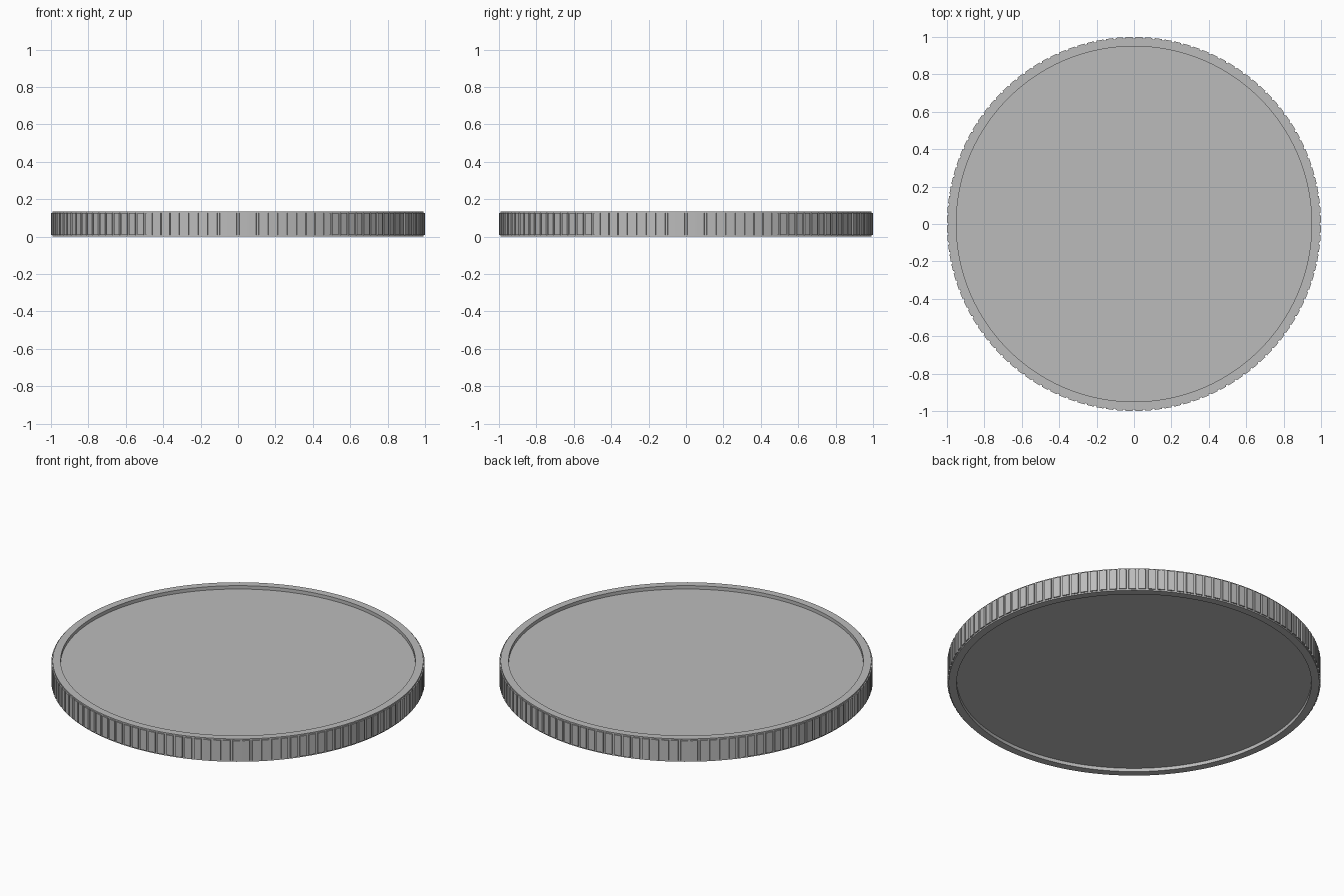
import bpy
import bmesh
from math import cos, sin, pi

cube = bpy.data.objects.get("Cube")
if cube:
    bpy.data.objects.remove(cube, do_unlink=True)

HEIGHT = 0.135
BODY_R = 0.993
RIDGE_R = 1.0
FACE_R = 0.95
RECESS = 0.02
RIDGES = 120
BAND = 0.008     # plain band above and below the ridges
FILL = 0.8       # share of each pitch taken by a ridge

metal = bpy.data.materials.new("grey metal")
metal.use_nodes = True
grey = (0.5, 0.5, 0.5, 1)
metal.diffuse_color = grey
metal.node_tree.nodes["Principled BSDF"].inputs["Base Color"].default_value = grey


def make_object(name, bm):
    bmesh.ops.recalc_face_normals(bm, faces=bm.faces)
    mesh = bpy.data.meshes.new(name)
    bm.to_mesh(mesh)
    bm.free()
    mesh.materials.append(metal)
    obj = bpy.data.objects.new(name, mesh)
    bpy.context.collection.objects.link(obj)
    return obj


def polar(r, a, z):
    return (r * cos(a), r * sin(a), z)


# Coin body: a lathed profile with a raised rim and a recessed face on both sides
profile = [(FACE_R, RECESS), (FACE_R, 0), (BODY_R, 0),
           (BODY_R, HEIGHT), (FACE_R, HEIGHT), (FACE_R, HEIGHT - RECESS)]
bm = bmesh.new()
steps = RIDGES * 2
rings = [[bm.verts.new(polar(r, 2 * pi * i / steps, z)) for i in range(steps)]
         for r, z in profile]
for low, high in zip(rings, rings[1:]):
    for i in range(steps):
        j = (i + 1) % steps
        bm.faces.new((low[i], low[j], high[j], high[i]))
bm.faces.new(rings[0])
bm.faces.new(rings[-1])
body = make_object("coin_body", bm)
bpy.context.view_layer.objects.active = body
body.select_set(True)
bpy.ops.object.shade_smooth_by_angle(angle=pi / 6)

# Reeded edge: narrow flat ridges around the side
bm = bmesh.new()
half = FILL * pi / RIDGES
for k in range(RIDGES):
    mid = 2 * pi * (k + 0.5) / RIDGES
    loops = []
    for z in (BAND, HEIGHT - BAND):
        loops.append([bm.verts.new(polar(r, mid + s * half, z))
                      for r, s in ((BODY_R - 0.003, -1), (RIDGE_R, -0.9),
                                   (RIDGE_R, 0.9), (BODY_R - 0.003, 1))])
    bottom, top = loops
    for i in range(3):
        bm.faces.new((bottom[i], bottom[i + 1], top[i + 1], top[i]))
    bm.faces.new(bottom)
    bm.faces.new(top)
make_object("edge_ridges", bm)
